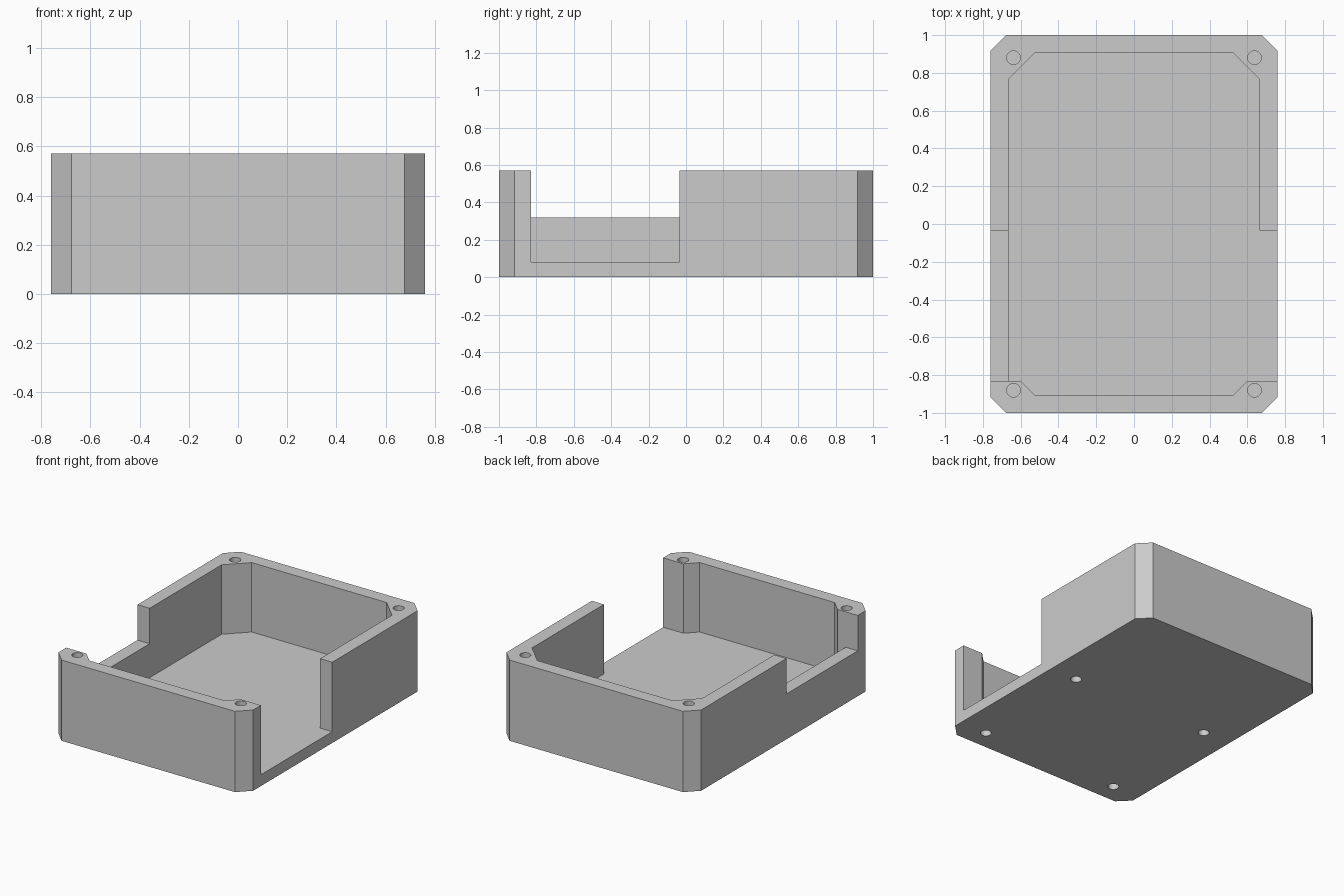
import bpy
import bmesh

cube = bpy.data.objects.get("Cube")
if cube:
    bpy.data.objects.remove(cube, do_unlink=True)

HALF_X, HALF_Y, HEIGHT = 0.76, 1.0, 0.57
FLOOR, LEDGE = 0.08, 0.32
OUT_CUT = 0.083                         # outer corner chamfer
IN_X, IN_Y, IN_CUT = 0.665, 0.905, 0.138
NOTCH_FRONT, NOTCH_BACK = -0.83, -0.035
OVER = 0.05                             # cutter overshoot

grey = bpy.data.materials.new("light_grey")
grey.use_nodes = True
colour = (0.6, 0.6, 0.6, 1)
grey.diffuse_color = colour
grey.node_tree.nodes["Principled BSDF"].inputs["Base Color"].default_value = colour


def prism(name, outline, bottom, top):
    """Extrude a plan outline between two heights."""
    bm = bmesh.new()
    face = bm.faces.new([bm.verts.new((x, y, bottom)) for x, y in outline])
    result = bmesh.ops.extrude_face_region(bm, geom=[face])
    verts = [v for v in result["geom"] if isinstance(v, bmesh.types.BMVert)]
    bmesh.ops.translate(bm, verts=verts, vec=(0, 0, top - bottom))
    bmesh.ops.recalc_face_normals(bm, faces=bm.faces)
    mesh = bpy.data.meshes.new(name)
    bm.to_mesh(mesh)
    bm.free()
    mesh.materials.append(grey)
    obj = bpy.data.objects.new(name, mesh)
    bpy.context.collection.objects.link(obj)
    return obj


def drill(name, x, y, bottom, top, radius=0.036):
    """Round cutter for a blind screw hole."""
    bpy.ops.mesh.primitive_cylinder_add(
        vertices=32, radius=radius, depth=top - bottom,
        location=(x, y, (top + bottom) / 2))
    obj = bpy.context.object
    obj.name = name
    obj.data.materials.append(grey)
    return obj


# Outer block with chamfered corners
cx, cy = HALF_X - OUT_CUT, HALF_Y - OUT_CUT
enclosure = prism("enclosure_base", [
    (cx, -HALF_Y), (HALF_X, -cy), (HALF_X, cy), (cx, HALF_Y),
    (-cx, HALF_Y), (-HALF_X, cy), (-HALF_X, -cy), (-cx, -HALF_Y)], 0, HEIGHT)

# Cavity, opening through the +x wall down to the floor
ix, iy = IN_X - IN_CUT, IN_Y - IN_CUT
front_x = ix + NOTCH_FRONT + IN_Y
cutters = [prism("cavity_cutter", [
    (ix, -IN_Y), (front_x, NOTCH_FRONT),
    (HALF_X + OVER, NOTCH_FRONT), (HALF_X + OVER, NOTCH_BACK),
    (IN_X, NOTCH_BACK), (IN_X, iy), (ix, IN_Y), (-ix, IN_Y), (-IN_X, iy),
    (-IN_X, NOTCH_FRONT), (-front_x, NOTCH_FRONT), (-ix, -IN_Y)],
    FLOOR, HEIGHT + OVER)]

# Shallower notch in the -x wall
cutters.append(prism("ledge_cutter", [
    (-HALF_X - OVER, NOTCH_FRONT), (-front_x, NOTCH_FRONT),
    (-front_x, NOTCH_BACK), (-HALF_X - OVER, NOTCH_BACK)],
    LEDGE, HEIGHT + OVER))

# Lid screw holes in the rim and mounting holes under the floor
for side in (-1, 1):
    for y in (-0.88, 0.88):
        cutters.append(drill("lid_hole_cutter", side * 0.638, y, 0.2, HEIGHT + OVER))
    for y in (-0.86, 0.06):
        cutters.append(drill("mount_hole_cutter", side * 0.545, y, -OVER, 0.05))

bpy.ops.object.select_all(action="DESELECT")
bpy.context.view_layer.objects.active = enclosure
enclosure.select_set(True)
for cutter in cutters:
    mod = enclosure.modifiers.new(cutter.name, "BOOLEAN")
    mod.operation = "DIFFERENCE"
    mod.solver = "EXACT"
    mod.object = cutter
    bpy.ops.object.modifier_apply(modifier=mod.name)
for cutter in cutters:
    bpy.data.objects.remove(cutter, do_unlink=True)

bpy.ops.object.shade_smooth_by_angle()
